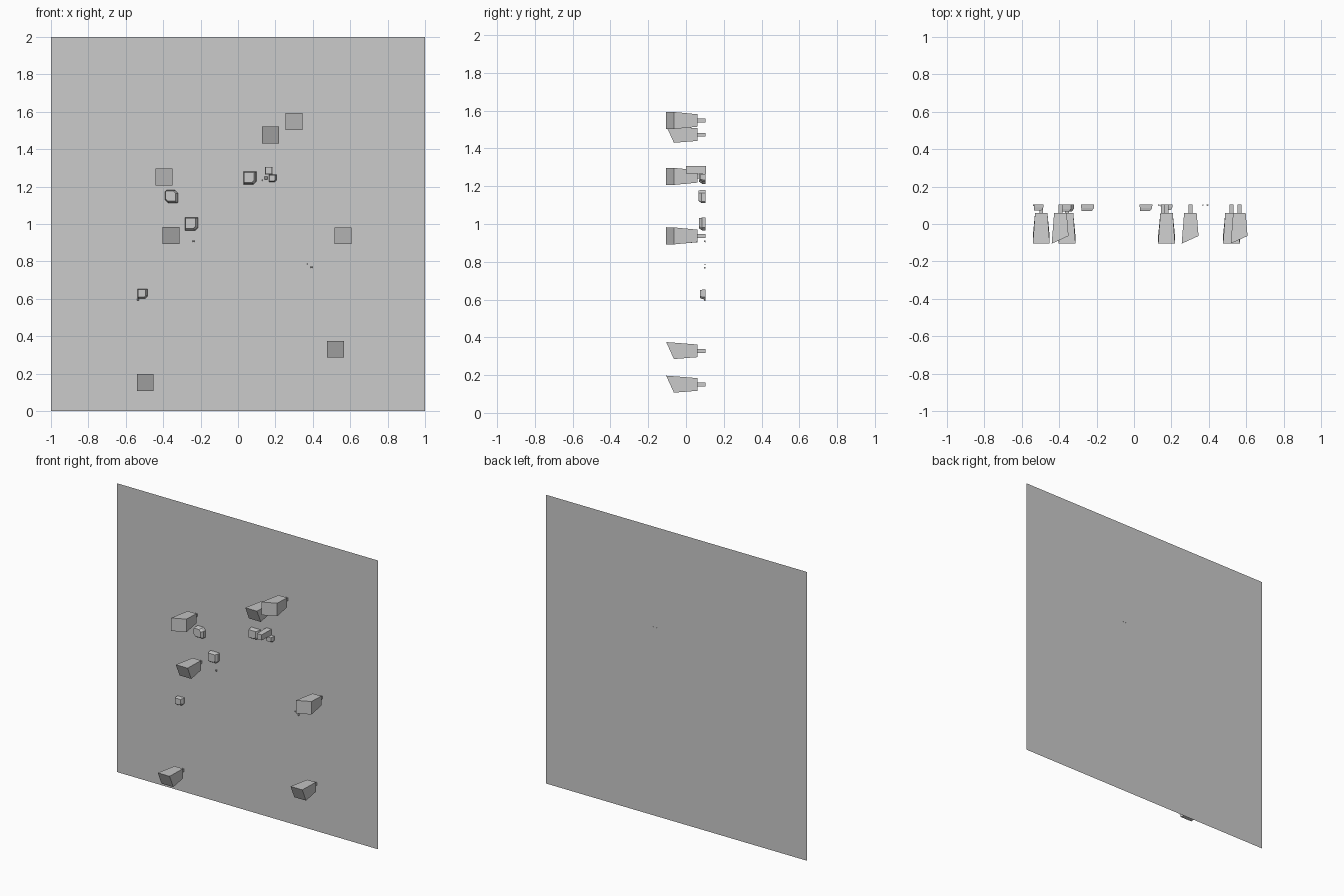
import bpy, bmesh
from mathutils import Matrix

if "Cube" in bpy.data.objects:
    bpy.data.objects.remove(bpy.data.objects["Cube"])

WALL_Y = 0.104


def loft(bm, rings):
    """Skin a list of equal-length point rings and cap both ends."""
    vs = [[bm.verts.new(p) for p in r] for r in rings]
    n = len(rings[0])
    for a, b in zip(vs, vs[1:]):
        for i in range(n):
            j = (i + 1) % n
            bm.faces.new((a[i], a[j], b[j], b[i]))
    bm.faces.new(vs[0])
    bm.faces.new(vs[-1][::-1])


def finish(bm, name, matrix=None):
    if matrix:
        bm.transform(matrix)
    bmesh.ops.recalc_face_normals(bm, faces=bm.faces[:])
    me = bpy.data.meshes.new(name)
    bm.to_mesh(me)
    bm.free()
    ob = bpy.data.objects.new(name, me)
    bpy.context.collection.objects.link(ob)
    return ob


def rect(w, lo, hi, y0, y1):
    """Rectangle in xz; y0 at the lower edge, y1 at the upper edge."""
    return [(-w, y0, lo), (w, y0, lo), (w, y1, hi), (-w, y1, hi)]


# Backing wall: a single sheet
bm = bmesh.new()
bm.faces.new([bm.verts.new((x, WALL_Y, z)) for x, z in ((-1, 0), (1, 0), (1, 2), (-1, 2))])
finish(bm, "wall_panel")


# Large tapered grips on pegs; turned ones lie on their side
def grip(i, x, z, turned):
    bm = bmesh.new()
    loft(bm, [rect(.045, -.043, .047, -.064, -.105),
              rect(.033, -.033, .034, .06, .06)])
    loft(bm, [rect(.01, -.01, .01, .06, .06),
              rect(.01, -.01, .01, WALL_Y, WALL_Y)])
    m = Matrix.Translation((x, 0, z))
    if turned:
        m = m @ Matrix.Rotation(-1.5708, 4, 'Y')
    finish(bm, f"large_grip_{i}", m)


for i, (x, z, t) in enumerate([(.174, 1.473, 0), (.302, 1.548, 1), (-.393, 1.252, 1),
                               (-.358, .936, 0), (.564, .937, 1), (.521, .328, 0),
                               (-.496, .150, 0)]):
    grip(i, x, z, t)


# Small chamfered stone holds
OUTLINE = [(-1, -1), (.55, -1), (1, -.55), (1, 1), (-1, 1)]


def stone(i, x, z, r, front, sx=1, sz=1, outline=OUTLINE):
    bm = bmesh.new()
    mid = front + .015

    def ring(y, k, dx=0, dz=0):
        return [(x + (px * k + dx) * r * sx, y, z + (pz * k + dz) * r * sz)
                for px, pz in outline]
    loft(bm, [ring(front, .78, -.15, .1), ring(mid, .97), ring(WALL_Y, 1)])
    finish(bm, f"stone_hold_{i}", None)


ROUND = [(-1, -.5), (-.5, -1), (.8, -1), (1, -.8), (1, .5), (.5, 1), (-.8, 1), (-1, .8)]
stone(0, -.355, 1.146, .035, .066, outline=ROUND)
stone(1, -.248, 1.0, .035, .07)
stone(2, -.51, .627, .026, .073)
stone(3, .064, 1.246, .034, .07)
stone(4, .186, 1.244, .02, .075)


# Long thin hold that just reaches through the wall
bm = bmesh.new()
loft(bm, [rect(.018, -.018, .02, 0, 0), rect(.02, -.021, .02, .105, .105)])
finish(bm, "long_hold", Matrix.Translation((.164, 0, 1.286)))

# Tiny stud holds
for i, (x, z, r) in enumerate([(-.535, .596, .005), (-.238, .908, .005), (.368, .786, .003),
                               (.393, .769, .005), (.15, 1.246, .009), (.133, 1.234, .004)]):
    bm = bmesh.new()
    loft(bm, [rect(r * .7, -r * .7, r * .7, WALL_Y - .004 - r, WALL_Y - .004 - r),
              rect(r, -r, r, WALL_Y, WALL_Y)])
    finish(bm, f"stud_{i}", Matrix.Translation((x, 0, z)))
